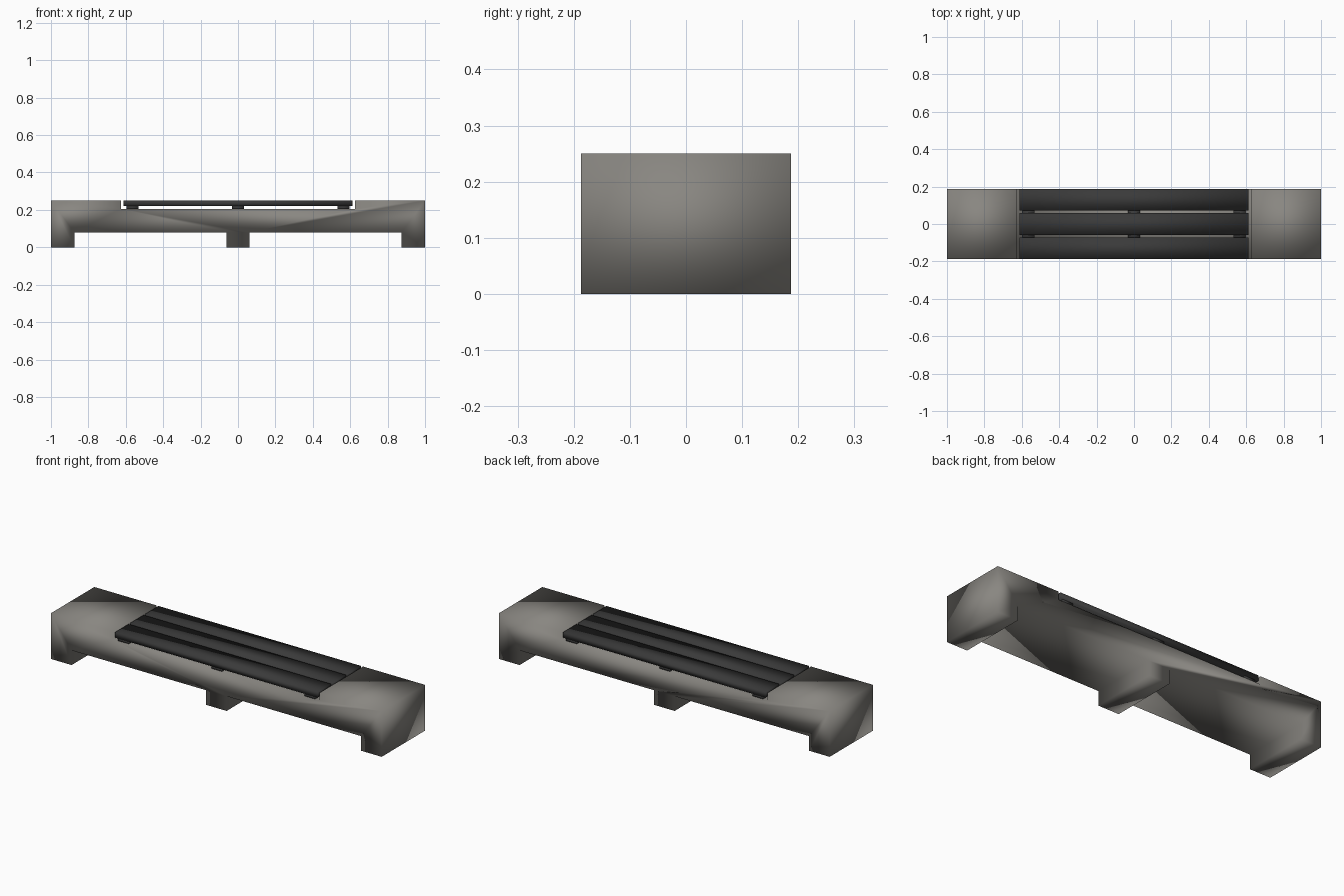
import bpy, bmesh

if "Cube" in bpy.data.objects:
    bpy.data.objects.remove(bpy.data.objects["Cube"])

def material(name, rgb):
    m = bpy.data.materials.new(name)
    m.diffuse_color = (*rgb, 1)
    m.use_nodes = True
    m.node_tree.nodes["Principled BSDF"].inputs["Base Color"].default_value = m.diffuse_color
    return m

concrete = material("concrete grey", (0.25, 0.24, 0.22))
dark = material("dark slat", (0.042, 0.042, 0.042))

def extrude_profile(name, pts, y0, y1, mat):
    """Solid made by sweeping an x-z outline from y0 to y1, smooth shaded."""
    bm = bmesh.new()
    face = bm.faces.new([bm.verts.new((x, y0, z)) for x, z in pts])
    ext = bmesh.ops.extrude_face_region(bm, geom=[face], use_keep_orig=True)
    verts = [g for g in ext["geom"] if isinstance(g, bmesh.types.BMVert)]
    bmesh.ops.translate(bm, verts=verts, vec=(0, y1 - y0, 0))
    bmesh.ops.recalc_face_normals(bm, faces=bm.faces)
    for f in bm.faces:
        f.smooth = True
    me = bpy.data.meshes.new(name)
    bm.to_mesh(me)
    bm.free()
    me.materials.append(mat)
    ob = bpy.data.objects.new(name, me)
    bpy.context.collection.objects.link(ob)
    return ob

def box(name, x0, x1, y0, y1, z0, z1, mat):
    return extrude_profile(name, [(x0, z0), (x1, z0), (x1, z1), (x0, z1)], y0, y1, mat)

D = 0.1875      # half depth

# concrete base: half outline (right side), mirrored to the left
half = [(0.0625, 0.08), (0.0625, 0), (0.875, 0.08), (0.875, 0),
        (1, 0), (1, 0.25), (0.625, 0.25), (0.625, 0.206)]
half = [half[i] for i in (1, 0, 2, 3, 4, 5, 6, 7)]
outline = half + [(-x, z) for x, z in reversed(half)]
extrude_profile("concrete_base", outline, -D, D, concrete)

# three seat slats
W, GAP = 0.1165, 0.01275
for i in range(3):
    y = -D + i * (W + GAP)
    box(f"seat_slat_{i + 1}", -0.612, 0.612, y, y + W, 0.22, 0.25, dark)

# cross supports below the slats
for i, x in enumerate((-0.563, 0, 0.563)):
    box(f"slat_support_{i + 1}", x - 0.032, x + 0.032, -D + 0.003, D - 0.003, 0.205, 0.221, dark)
